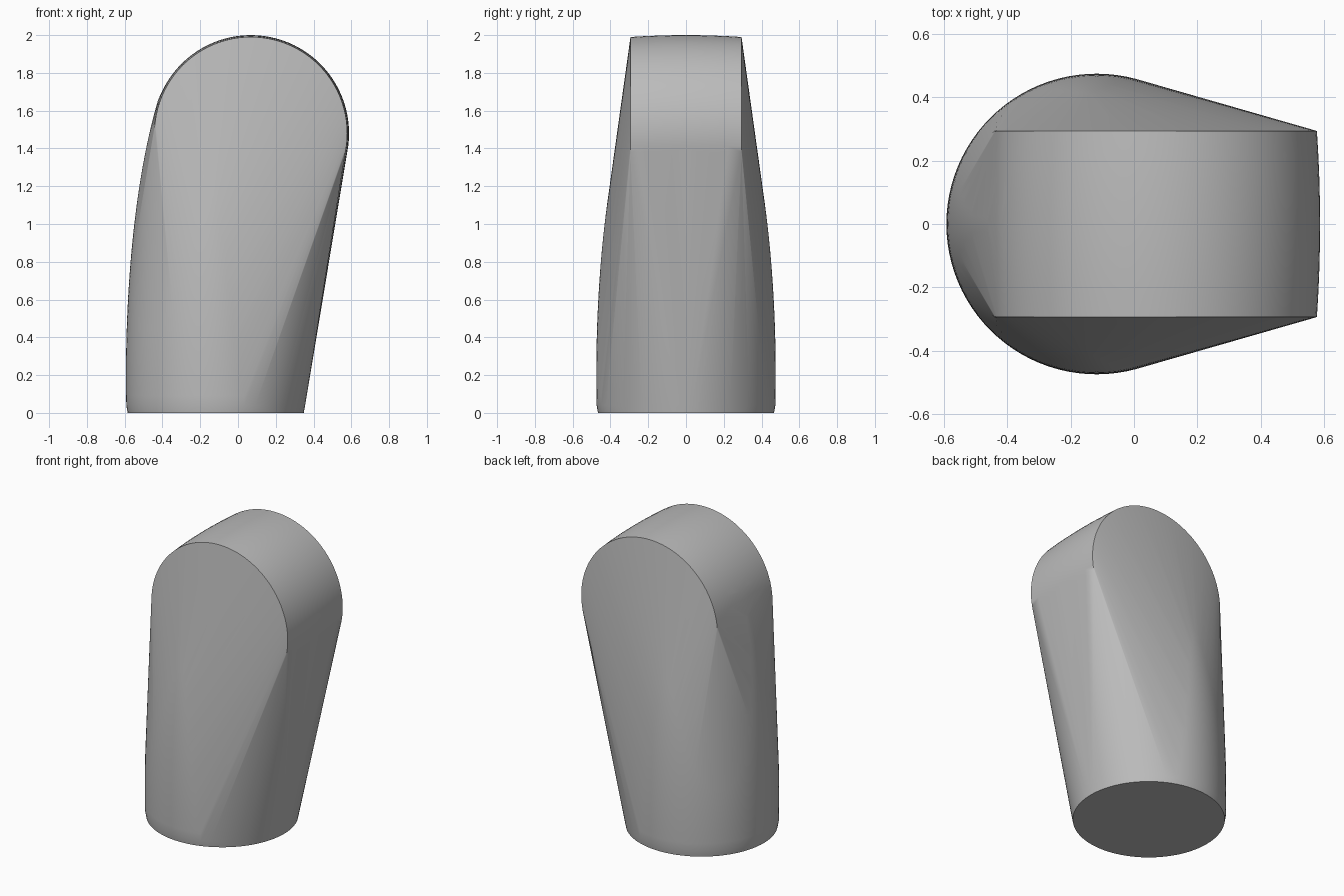
import bpy, bmesh
from math import sin, cos, tau, sqrt, radians

cube = bpy.data.objects.get("Cube")
if cube:
    bpy.data.objects.remove(cube, do_unlink=True)

# Single plain grey
grey = bpy.data.materials.new("plain_grey")
grey.use_nodes = True
colour = (0.5, 0.5, 0.5, 1)
grey.diffuse_color = colour
grey.node_tree.nodes["Principled BSDF"].inputs["Base Color"].default_value = colour

bm = bmesh.new()
SEGMENTS = 96


def base_ring(z, radius):
    """Horizontal circle of the round base."""
    for i in range(SEGMENTS):
        a = tau * i / SEGMENTS
        bm.verts.new((-0.118 + radius * cos(a), radius * sin(a), z))


def cap_ring(y, radius):
    """Upright circle of the barrel-shaped cap."""
    for i in range(SEGMENTS):
        a = tau * i / SEGMENTS
        bm.verts.new((0.068 + radius * cos(a), y, 1.48 + radius * sin(a)))


# Base: tall ellipsoid with a slightly eased foot
base_ring(0, 0.466)
STEPS = 32
for i in range(STEPS + 1):
    z = 0.04 + 1.62 * i / STEPS
    base_ring(z, 0.475 * sqrt(1 - ((z - 0.2) / 1.9) ** 2))

# Cap: disc edges with a gentle bulge between them
for i in range(-4, 5):
    t = i / 4
    cap_ring(0.294 * t, 0.52 - 0.01 * t * t)

# Stretch one skin around base and cap
hull = bmesh.ops.convex_hull(bm, input=bm.verts[:])
inner = {v for v in hull["geom_interior"] + hull["geom_unused"]
         if isinstance(v, bmesh.types.BMVert)}
bmesh.ops.delete(bm, geom=list(inner), context='VERTS')
bmesh.ops.dissolve_limit(bm, angle_limit=radians(0.1), verts=bm.verts[:], edges=bm.edges[:])
bmesh.ops.recalc_face_normals(bm, faces=bm.faces[:])

mesh = bpy.data.meshes.new("tapered_body")
bm.to_mesh(mesh)
bm.free()
mesh.materials.append(grey)
body = bpy.data.objects.new("tapered_body", mesh)
bpy.context.collection.objects.link(body)

# Smooth sides, crisp cap and foot edges
bpy.ops.object.select_all(action='DESELECT')
body.select_set(True)
bpy.context.view_layer.objects.active = body
bpy.ops.object.shade_smooth_by_angle(angle=radians(30))
